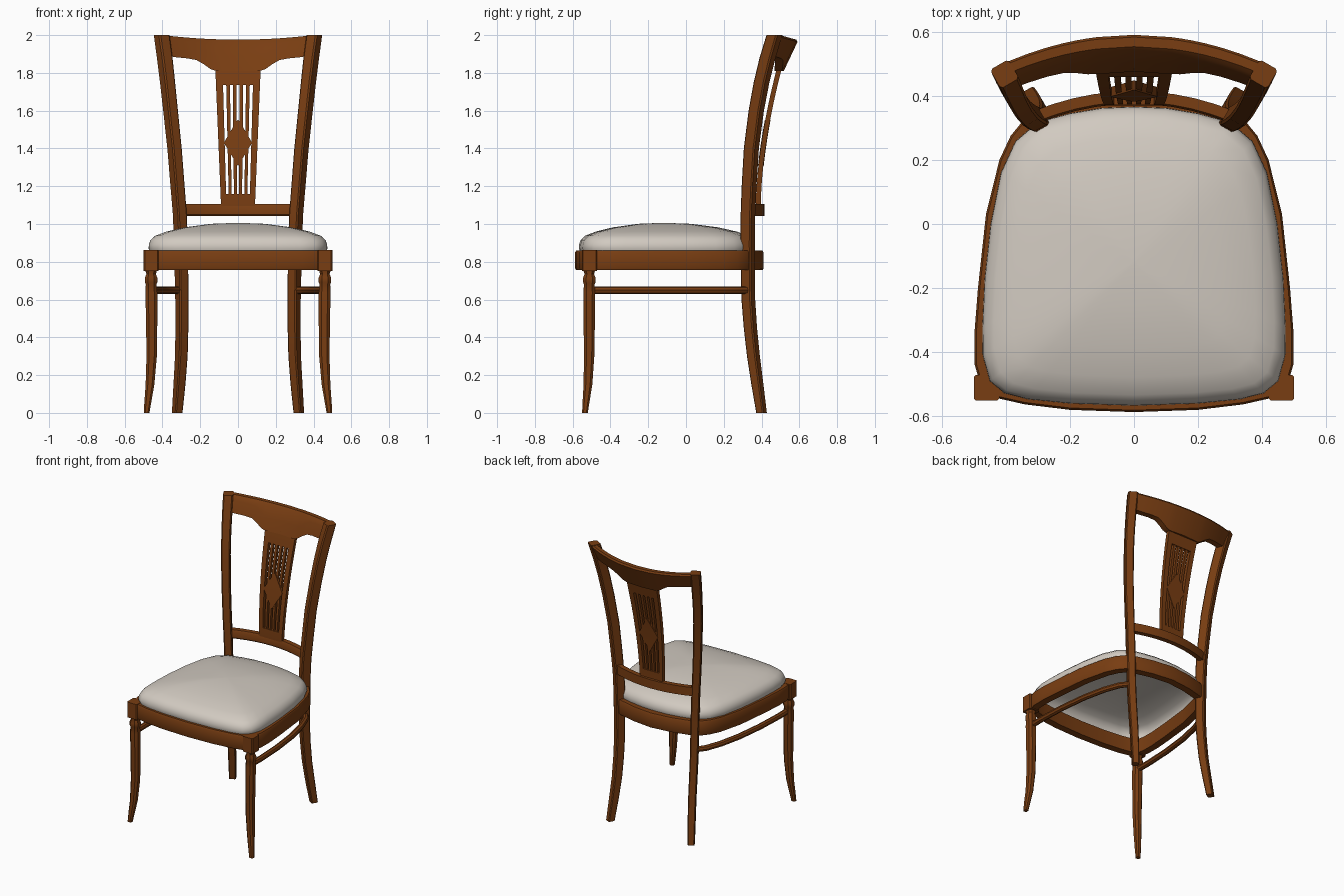
import bpy, bmesh, math

if "Cube" in bpy.data.objects:
    bpy.data.objects.remove(bpy.data.objects["Cube"])


def material(name, rgb):
    m = bpy.data.materials.new(name)
    m.diffuse_color = (*rgb, 1)
    m.use_nodes = True
    m.node_tree.nodes["Principled BSDF"].inputs["Base Color"].default_value = m.diffuse_color
    return m


WOOD = material("warm brown wood", (0.19, 0.047, 0.006))
CLOTH = material("pale grey upholstery", (0.64, 0.59, 0.53))


def finish(name, rings, mat=WOOD, closed=False, caps=True, angle=40):
    """Skin a list of equal-length point rings into one smooth-shaded object."""
    bm = bmesh.new()
    vs = [[bm.verts.new(p) for p in r] for r in rings]
    n = len(vs[0])
    pairs = list(zip(vs, vs[1:])) + ([(vs[-1], vs[0])] if closed else [])
    for a, b in pairs:
        for i in range(n):
            j = (i + 1) % n
            bm.faces.new((a[i], a[j], b[j], b[i]))
    if caps and not closed:
        bm.faces.new(vs[0])
        bm.faces.new(vs[-1])
    bmesh.ops.recalc_face_normals(bm, faces=bm.faces)
    me = bpy.data.meshes.new(name)
    bm.to_mesh(me)
    bm.free()
    ob = bpy.data.objects.new(name, me)
    bpy.context.collection.objects.link(ob)
    me.materials.append(mat)
    bpy.ops.object.select_all(action='DESELECT')
    ob.select_set(True)
    bpy.context.view_layer.objects.active = ob
    bpy.ops.object.shade_smooth_by_angle(angle=math.radians(angle))
    return ob


def section(w, d, chamfer):
    """Rectangle w x d with cut corners."""
    a, b, c = w / 2, d / 2, chamfer
    return [(a - c, -b), (a, -b + c), (a, b - c), (a - c, b),
            (-a + c, b), (-a, b - c), (-a, -b + c), (-a + c, -b)]


def pole(name, stations, side, turn=0.0, chamfer=0.2):
    """Upright loft through stations (z, x, y, width, depth)."""
    ca, sa = math.cos(turn), math.sin(turn)
    rings = []
    for z, x, y, w, d in stations:
        rings.append([(side * (x + u * ca - v * sa), y + u * sa + v * ca, z)
                      for u, v in section(w, d, chamfer * min(w, d))])
    return finish(name, rings)


def rail(name, pts, prof, closed=False):
    """Sweep a profile of (sideways offset, z) along a plan path."""
    n, rings = len(pts), []
    for i, (x, y) in enumerate(pts):
        p = pts[i - 1] if closed or i else pts[0]
        q = pts[(i + 1) % n] if closed or i < n - 1 else pts[-1]
        tx, ty = q[0] - p[0], q[1] - p[1]
        length = math.hypot(tx, ty)
        rings.append([(x - ty / length * o, y + tx / length * o, z) for o, z in prof])
    return finish(name, rings, closed=closed)


def mirrored(half):
    """Close a right-hand outline that starts and ends on x = 0."""
    return half + [(-x, y) for x, y in half[-2:0:-1]]


# Seat frame: bowed on all four sides
frame = mirrored([(0, -.587), (.2, -.58), (.34, -.563), (.42, -.545), (.475, -.515),
                  (.497, -.44), (.498, -.34), (.487, -.2), (.462, .03), (.42, .2),
                  (.385, .275), (.34, .33), (.27, .362), (.15, .393), (0, .41)])
rail("seat_frame", frame, [(.004, .757), (0, .765), (0, .85), (.006, .86),
                           (.055, .86), (.055, .757)], closed=True)

# Cushion: domed open shell
seam = mirrored([(0, -.567), (.2, -.56), (.33, -.547), (.405, -.528), (.45, -.49),
                 (.472, -.41), (.473, -.32), (.466, -.17), (.447, 0), (.415, .16),
                 (.37, .258), (.3, .318), (.2, .345), (.1, .362), (0, .366)])
dome = [(.985, .85), (1, .87), (.998, .89), (.98, .915), (.925, .938), (.8, .96),
        (.6, .982), (.3, 1.001), (.02, 1.006)]
cushion = finish("seat_cushion", [[(x * s, -.12 + (y + .12) * s, z) for x, y in seam]
                                  for s, z in dome], CLOTH, caps=False, angle=70)
bm = bmesh.new()
bm.from_mesh(cushion.data)
top = [e for e in bm.edges if e.is_boundary and e.verts[0].co.z > 1]
bmesh.ops.contextual_create(bm, geom=top)
bmesh.ops.recalc_face_normals(bm, faces=bm.faces)
for f in bm.faces:
    f.smooth = True
bm.to_mesh(cushion.data)
bm.free()

# Posts, legs and side stretchers
post = [(0, .322, .4, .045, .045), (.15, .31, .378, .05, .052), (.3, .3, .357, .052, .056),
        (.45, .297, .341, .053, .058), (.6, .297, .33, .054, .06), (.9, .302, .326, .055, .065),
        (1.05, .308, .328, .055, .065), (1.2, .32, .334, .056, .066), (1.4, .336, .346, .057, .067),
        (1.6, .357, .372, .059, .068), (1.75, .373, .4, .061, .069), (1.88, .388, .432, .064, .07),
        (2, .404, .468, .066, .068)]
leg = [(.76, .46, -.512, .066), (.735, .46, -.512, .05), (.715, .46, -.512, .066),
       (.692, .46, -.512, .066), (.68, .46, -.512, .056), (.64, .459, -.512, .063),
       (.5, .457, -.512, .06), (.3, .457, -.513, .055), (.15, .466, -.519, .046),
       (.06, .477, -.529, .037), (0, .484, -.535, .03)]
stretch = [(.455, -.51), (.457, -.4), (.448, -.2), (.425, 0), (.39, .16), (.35, .27), (.3, .335)]
rod = [(.02 * math.cos(k * math.pi / 4), .65 + .02 * math.sin(k * math.pi / 4)) for k in range(8)]
for side, word in ((1, "right"), (-1, "left")):
    pole("back_post_" + word, post, side, math.radians(-30), .12)
    pole("front_leg_" + word, [(z, x, y, w, w) for z, x, y, w in leg], side, 0, .25)
    pole("corner_block_" + word, [(z, .46, -.511, .08, .08) for z in (.752, .862)], side, 0, .08)
    rail("side_stretcher_" + word, [(side * x, y) for x, y in stretch], rod)

# Lower back rung
arc = [(-.31 + .062 * i, .395 - .65 * (-.31 + .062 * i) ** 2) for i in range(11)]
rail("back_rung", arc, [(-.02, 1.05), (-.014, 1.043), (.02, 1.043), (.02, 1.105),
                        (-.014, 1.105), (-.02, 1.095)])

# Crest rail: bowed, leaning back, with a drop over the splat
drop = [(0, 1.81), (.115, 1.81), (.145, 1.82), (.18, 1.845), (.22, 1.868), (.27, 1.877),
        (.33, 1.883), (.395, 1.895)]
rings = []
for x, zb in [(-x, z) for x, z in drop[:0:-1]] + drop:
    zt = 1.976 + .15 * x * x
    yf = lambda z: .545 - .6 * x * x - (1.975 - z) * .42
    rings.append([(x, yf(zb), zb), (x, yf(zb + .08) - .004, zb + .08), (x, yf(zt - .01), zt - .012),
                  (x, yf(zt) + .008, zt), (x, yf(zt) + .038, zt),
                  (x, yf(zt) + .045, zt - .012), (x, yf(zb) + .042, zb)])
finish("crest_rail", rings)


# Pierced splat: plates following one curved, tapering sheet
def plate(name, z0, z1, centre, half, thick=.026, steps=10):
    rings = []
    for i in range(steps + 1):
        z = z0 + (z1 - z0) * i / steps
        t = (z - 1.1) / .72
        spread, y = .09 + .03 * t, .383 + .11 * max(t, 0) ** 1.7
        c, h, d = centre * spread, half(z) * spread, thick / 2
        rings.append([(c - h, y - d, z), (c + h, y - d, z), (c + h, y + d, z), (c - h, y + d, z)])
    return finish(name, rings)


plate("splat_top", 1.735, 1.83, 0, lambda z: 1)
plate("splat_foot", 1.095, 1.16, 0, lambda z: 1)
for s in (-1, 1):
    plate("splat_stile", 1.15, 1.745, s * .84, lambda z: .16)
for c in (-.45, -.15, .15, .45):
    plate("splat_bar", 1.15, 1.745, c, lambda z: .085, .02)
plate("splat_diamond", 1.31, 1.55, 0, lambda z: max(.03, .72 * (1 - abs(z - 1.43) / .125)), .03)
